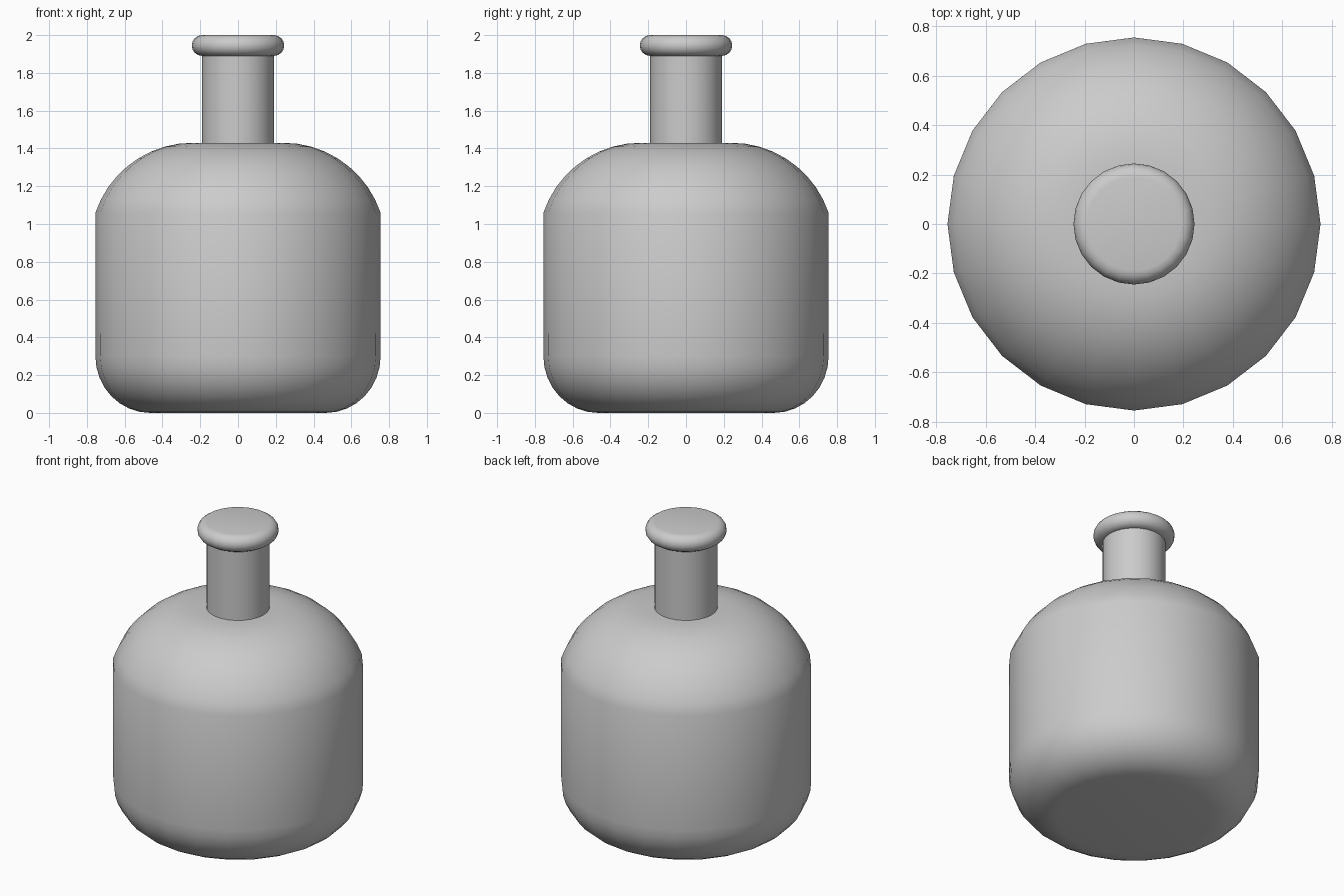
import bpy, bmesh, math

cube = bpy.data.objects.get("Cube")
if cube:
    bpy.data.objects.remove(cube, do_unlink=True)

SIDES = 24

grey = bpy.data.materials.new("plain_grey")
grey.use_nodes = True
grey.diffuse_color = (0.6, 0.6, 0.6, 1)
grey.node_tree.nodes["Principled BSDF"].inputs["Base Color"].default_value = (0.6, 0.6, 0.6, 1)


def arc(cr, cz, rr, rz, start, end, steps):
    """Points (radius, height) along an elliptical arc, angles in degrees."""
    angles = [math.radians(start + (end - start) * i / steps) for i in range(steps + 1)]
    return [(cr + rr * math.cos(a), cz + rz * math.sin(a)) for a in angles]


def lathe(name, profile, cap_bottom=True, cap_top=True):
    """Revolve a bottom-to-top profile around z."""
    bm = bmesh.new()
    rings = []
    for r, z in profile:
        rings.append([bm.verts.new((r * math.cos(2 * math.pi * i / SIDES),
                                    r * math.sin(2 * math.pi * i / SIDES), z))
                      for i in range(SIDES)])
    for lower, upper in zip(rings, rings[1:]):
        for i in range(SIDES):
            j = (i + 1) % SIDES
            bm.faces.new((lower[i], lower[j], upper[j], upper[i]))
    if cap_bottom:
        bm.faces.new(rings[0][::-1])
    if cap_top:
        bm.faces.new(rings[-1])
    mesh = bpy.data.meshes.new(name)
    bm.to_mesh(mesh)
    bm.free()
    mesh.materials.append(grey)
    obj = bpy.data.objects.new(name, mesh)
    bpy.context.collection.objects.link(obj)
    bpy.ops.object.select_all(action='DESELECT')
    obj.select_set(True)
    bpy.context.view_layer.objects.active = obj
    bpy.ops.object.shade_smooth_by_angle(angle=math.radians(30))
    return obj


# Body: rounded base, straight wall, domed shoulder
base = arc(0.465, 0.30, 0.29, 0.30, -90, 0, 8)
shoulder = arc(0.24, 0.887, 0.543, 0.543, 18.5, 90, 9)
lathe("bottle_body", base + shoulder)

# Neck: open tube between shoulder and lip
lathe("bottle_neck", [(0.19, 1.42), (0.19, 1.91)], False, False)

# Lip: half-round rim with a flat closed top
lathe("bottle_lip", arc(0.19, 1.945, 0.055, 0.055, -90, 90, 8))
